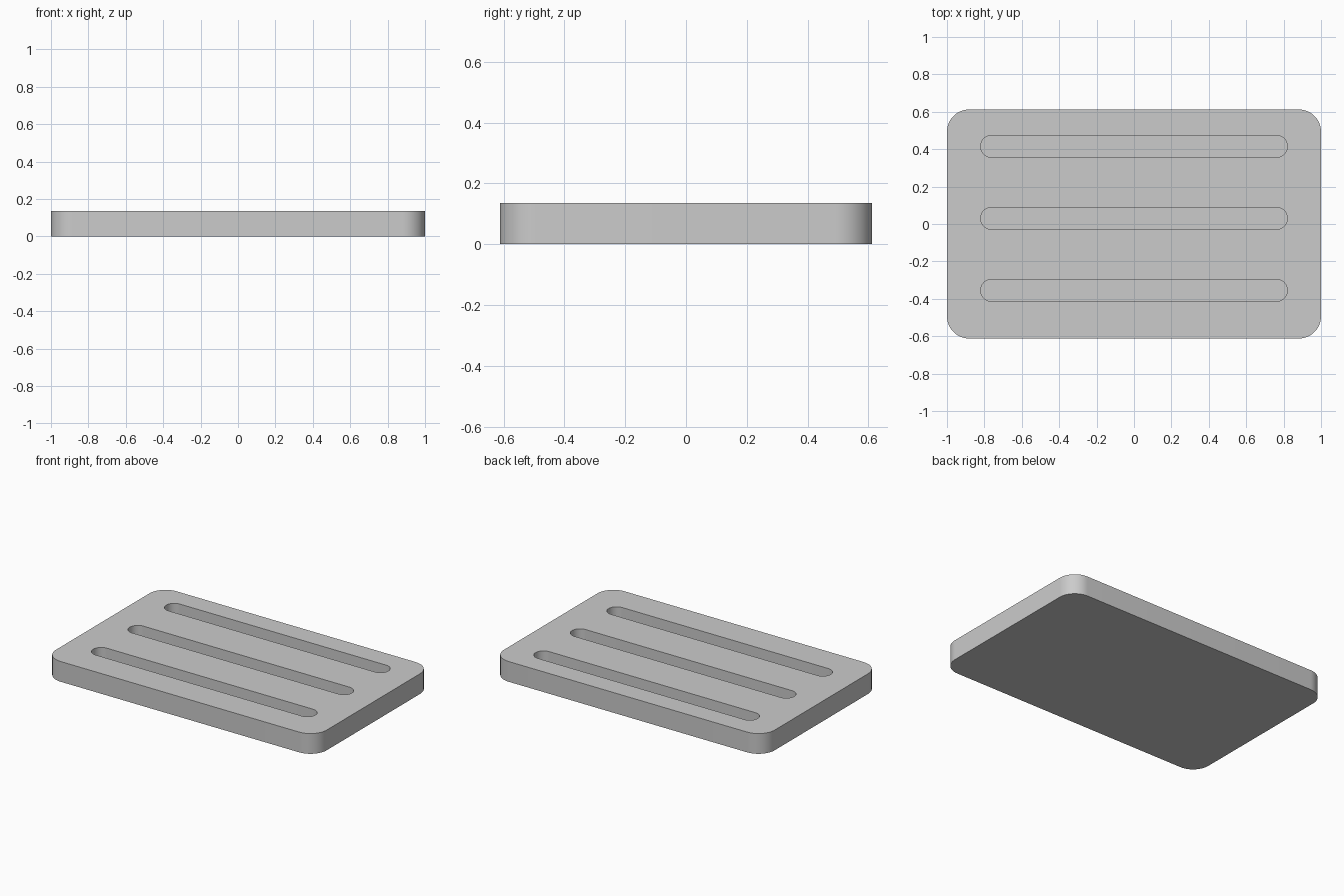
import bpy
import bmesh
from math import cos, sin, pi, radians

if "Cube" in bpy.data.objects:
    bpy.data.objects.remove(bpy.data.objects["Cube"])

LENGTH, WIDTH, HEIGHT, CORNER = 2.0, 1.225, 0.135, 0.12
SLOT_LENGTH, SLOT_WIDTH, SLOT_DEPTH = 1.64, 0.118, 0.09

grey = bpy.data.materials.new("light_grey")
grey.use_nodes = True
grey.diffuse_color = (0.6, 0.6, 0.6, 1)
grey.node_tree.nodes["Principled BSDF"].inputs["Base Color"].default_value = grey.diffuse_color


def rounded_block(name, length, width, radius, bottom, top, y=0.0, steps=16):
    """Extruded rectangle with round corners."""
    bm = bmesh.new()
    ring = []
    for corner, (sx, sy) in enumerate([(1, 1), (-1, 1), (-1, -1), (1, -1)]):
        cx, cy = sx * (length / 2 - radius), sy * (width / 2 - radius)
        for i in range(steps + 1):
            a = (corner + i / steps) * pi / 2
            ring.append(bm.verts.new((cx + radius * cos(a), y + cy + radius * sin(a), bottom)))
    bmesh.ops.remove_doubles(bm, verts=ring, dist=1e-5)
    base = bm.faces.new(bm.verts)
    cap = bmesh.ops.extrude_face_region(bm, geom=[base], use_keep_orig=True)
    bmesh.ops.translate(bm, vec=(0, 0, top - bottom),
                        verts=[v for v in cap["geom"] if isinstance(v, bmesh.types.BMVert)])
    bmesh.ops.recalc_face_normals(bm, faces=bm.faces)
    mesh = bpy.data.meshes.new(name)
    bm.to_mesh(mesh)
    bm.free()
    mesh.materials.append(grey)
    obj = bpy.data.objects.new(name, mesh)
    bpy.context.collection.objects.link(obj)
    return obj


# Plate with rounded corners
plate = rounded_block("slotted_plate", LENGTH, WIDTH, CORNER, 0, HEIGHT)
bpy.context.view_layer.objects.active = plate
plate.select_set(True)

# Three blind slots cut into the top
for i in (-1, 0, 1):
    cutter = rounded_block("slot_cutter", SLOT_LENGTH, SLOT_WIDTH, SLOT_WIDTH / 2 - 1e-4,
                           HEIGHT - SLOT_DEPTH, HEIGHT + 0.1, y=0.03 + i * 0.385)
    cut = plate.modifiers.new("slot", "BOOLEAN")
    cut.operation = "DIFFERENCE"
    cut.solver = "EXACT"
    cut.object = cutter
    bpy.ops.object.modifier_apply(modifier=cut.name)
    bpy.data.objects.remove(cutter)

bpy.ops.object.shade_smooth_by_angle(angle=radians(30))
